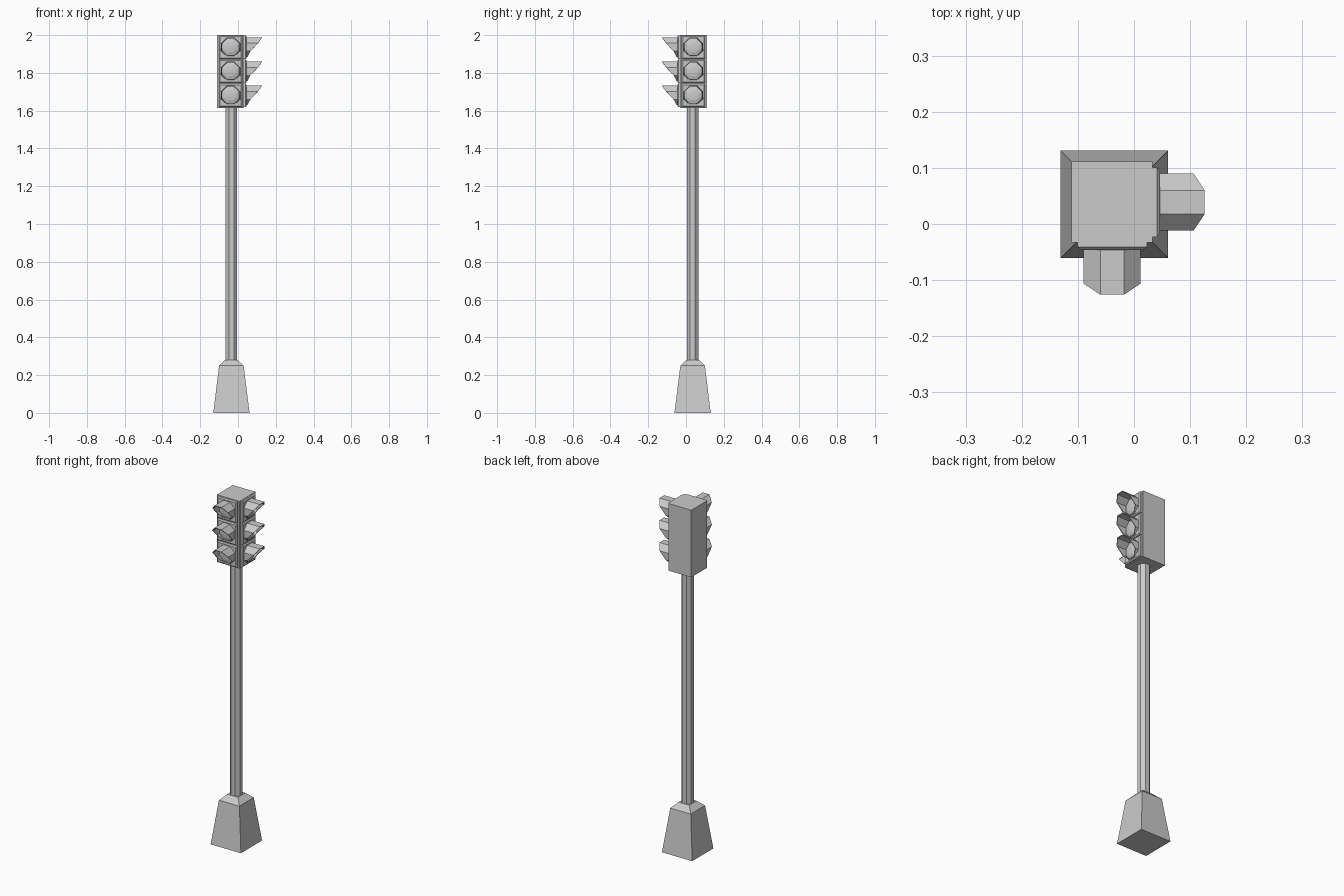
import bpy, bmesh
from math import radians, sin, cos
from mathutils import Matrix, Vector

old = bpy.data.objects.get("Cube")
if old:
    bpy.data.objects.remove(old, do_unlink=True)

grey = bpy.data.materials.new("painted grey")
grey.use_nodes = True
colour = (0.6, 0.6, 0.6, 1)
grey.diffuse_color = colour
grey.node_tree.nodes["Principled BSDF"].inputs["Base Color"].default_value = colour

AXIS = Vector((-0.035, 0.035, 0))   # pole and base centre
HEAD = Vector((-0.039, 0.039, 0))   # signal housing centre


def finish(name, bm, matrix):
    bmesh.ops.recalc_face_normals(bm, faces=bm.faces)
    mesh = bpy.data.meshes.new(name)
    bm.to_mesh(mesh)
    bm.free()
    mesh.transform(matrix)
    mesh.materials.append(grey)
    ob = bpy.data.objects.new(name, mesh)
    bpy.context.collection.objects.link(ob)
    return ob


def polygon(sides, apothem):
    r = apothem / cos(radians(180 / sides))
    return [(r * cos(radians((i + 0.5) * 360 / sides)),
             r * sin(radians((i + 0.5) * 360 / sides))) for i in range(sides)]


def loft(name, sides, levels, matrix):
    """Closed solid through (height, apothem) levels along z."""
    bm = bmesh.new()
    rings = [[bm.verts.new((x, y, z)) for x, y in polygon(sides, a)] for z, a in levels]
    for low, high in zip(rings, rings[1:]):
        for i in range(sides):
            j = (i + 1) % sides
            bm.faces.new((low[i], low[j], high[j], high[i]))
    bm.faces.new(rings[0][::-1])
    bm.faces.new(rings[-1])
    return finish(name, bm, matrix)


def visor(name, matrix):
    """Octagonal hood, long at the top and cut back towards the bottom."""
    bm = bmesh.new()
    reach = {3: 0.08, 1: 0.06, -1: 0.02, -3: 0.004}
    rings = []
    for apothem, inset in ((0.051, 0), (0.047, 0.001)):
        back, front = [], []
        for x, y in polygon(8, apothem):
            step = (3 if abs(y) > abs(x) else 1) * (1 if y > 0 else -1)
            back.append(bm.verts.new((x, y, 0)))
            front.append(bm.verts.new((x, y, reach[step] - inset)))
        rings.append((back, front))
    (ob, of), (ib, inf) = rings
    for a, b in ((ob, of), (of, inf), (inf, ib)):
        for i in range(8):
            j = (i + 1) % 8
            bm.faces.new((a[i], a[j], b[j], b[i]))
    return finish(name, bm, matrix)


# Base and pole
loft("base", 4, [(0, 0.096), (0.25, 0.065), (0.28, 0.034)], Matrix.Translation(AXIS))
loft("pole", 8, [(0.27, 0.031), (1.63, 0.031)], Matrix.Translation(AXIS))

# Housing
loft("housing", 4, [(1.615, 0.072), (2.0, 0.072)], Matrix.Translation(HEAD))

# Three lamps on the front and three on the left side
for side, turn in (("front", 0), ("left", 90)):
    for place, z in (("bottom", 1.681), ("middle", 1.8085), ("top", 1.936)):
        # local z points outwards, local y points up
        face = (Matrix.Translation(HEAD + Vector((0, 0, z)))
                @ Matrix.Rotation(radians(turn), 4, "Z")
                @ Matrix.Rotation(radians(90), 4, "X"))
        tag = f"{side}_{place}"
        loft(f"{tag}_panel", 4, [(0.07, 0.062), (0.08, 0.062), (0.085, 0.056)], face)
        visor(f"{tag}_visor", face @ Matrix.Translation((0, 0, 0.085)))
        loft(f"{tag}_lens", 8, [(0.084, 0.047), (0.09, 0.042), (0.095, 0.028), (0.097, 0.01)], face)
